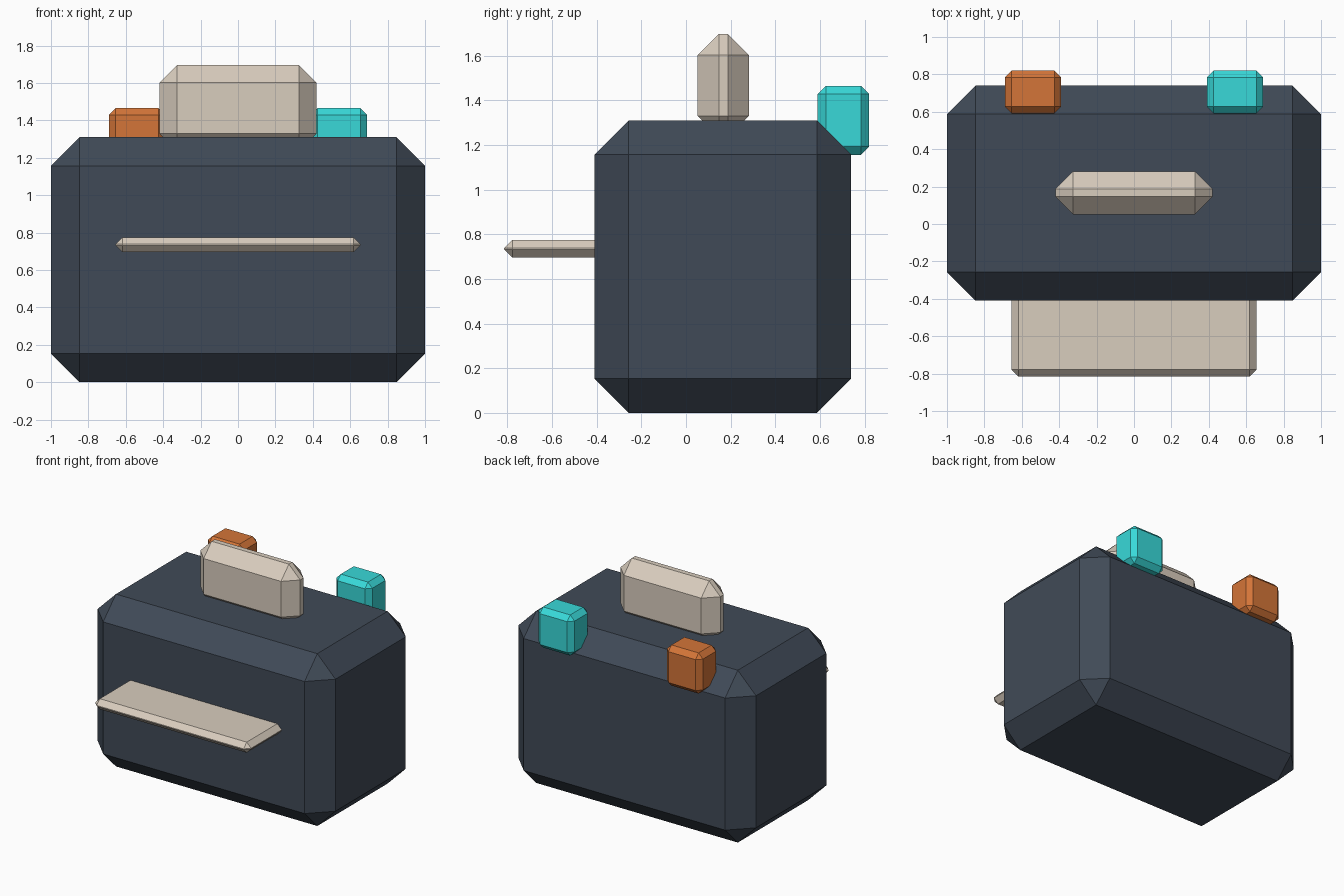
import bpy
from mathutils import Vector

cube = bpy.data.objects.get("Cube")
if cube:
    bpy.data.objects.remove(cube, do_unlink=True)


def linear(c):
    c /= 255
    return c / 12.92 if c <= 0.04045 else ((c + 0.055) / 1.055) ** 2.4


def material(name, r, g, b):
    mat = bpy.data.materials.new(name)
    mat.use_nodes = True
    colour = (linear(r), linear(g), linear(b), 1)
    mat.diffuse_color = colour
    mat.node_tree.nodes["Principled BSDF"].inputs["Base Color"].default_value = colour
    return mat


def chamfered_box(name, low, high, chamfer, mat):
    """Box between two corners with a single flat chamfer on every edge."""
    low, high = Vector(low), Vector(high)
    bpy.ops.mesh.primitive_cube_add(size=1, location=(low + high) / 2)
    obj = bpy.context.object
    obj.name = obj.data.name = name
    obj.scale = high - low
    bpy.ops.object.transform_apply(location=False, rotation=False, scale=True)
    bevel = obj.modifiers.new("chamfer", 'BEVEL')
    bevel.width = chamfer
    bevel.segments = 1
    bevel.limit_method = 'NONE'
    obj.data.materials.append(mat)
    return obj


slate = material("dark slate", 64, 74, 87)
cream = material("warm cream", 217, 205, 190)
orange = material("burnt orange", 212, 117, 56)
cyan = material("bright cyan", 56, 217, 217)

# Main housing
chamfered_box("body", (-1, -0.41, 0), (1, 0.74, 1.31), 0.153, slate)

# Upright sheet standing in the top
chamfered_box("top_sheet", (-0.42, 0.052, 1.235), (0.42, 0.282, 1.697), 0.095, cream)

# Sheet sticking out of the front
chamfered_box("front_tray", (-0.655, -0.815, 0.695), (0.655, -0.2, 0.775), 0.037, cream)

# Knobs on the rear top edge
for name, side, mat in (("left_knob", 1, cyan), ("right_knob", -1, orange)):
    x = side * 0.54
    chamfered_box(name, (x - 0.151, 0.59, 1.156), (x + 0.151, 0.82, 1.465), 0.037, mat)
